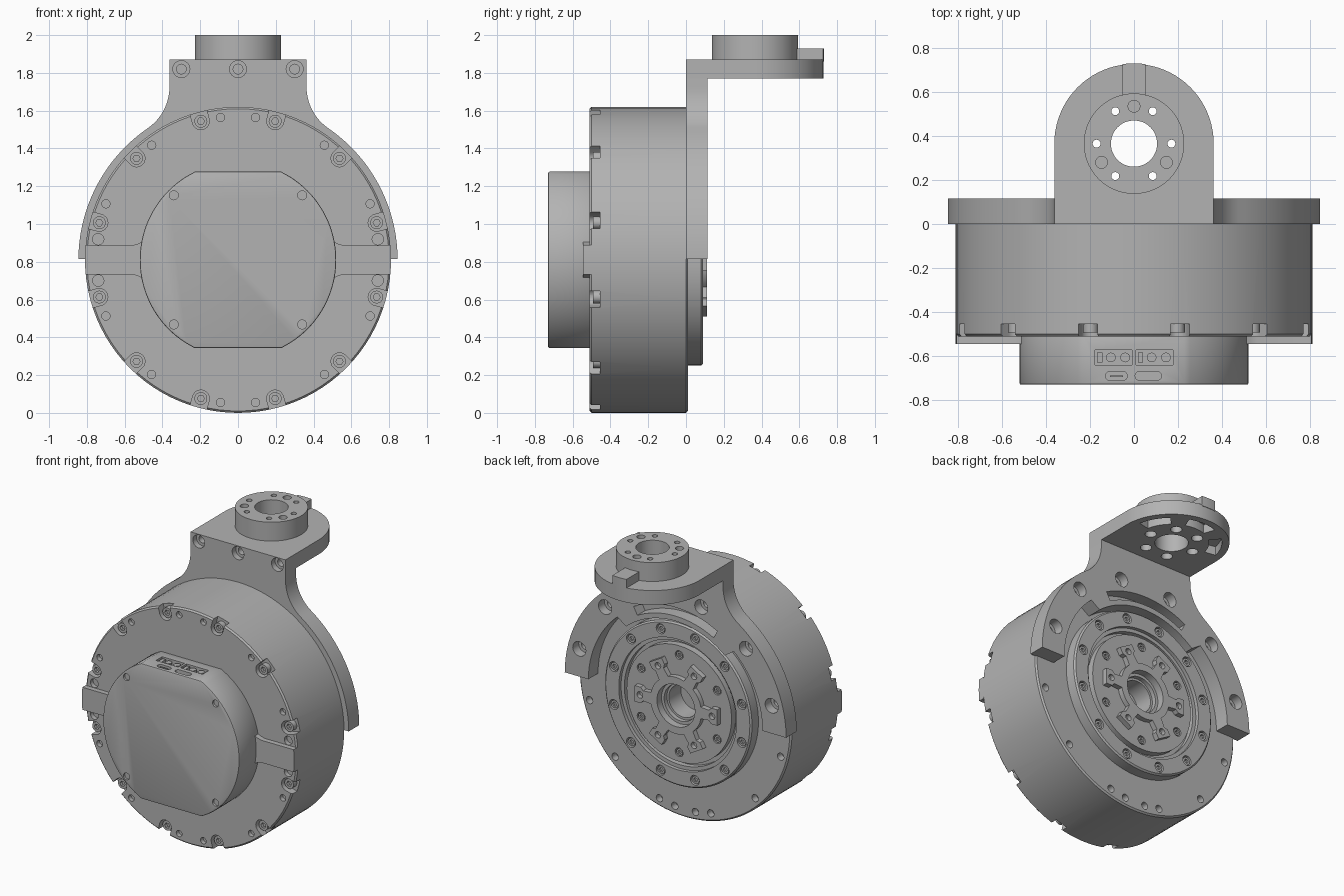
import bpy, bmesh
from math import sin, cos, radians, asin, degrees
from mathutils import Vector

if "Cube" in bpy.data.objects:
    bpy.data.objects.remove(bpy.data.objects["Cube"], do_unlink=True)

ZC, R = 0.81, 0.81          # motor axis height and body radius
FY = 0.365                  # centre of the upper hub
made = []

mat = bpy.data.materials.new("machined_grey")
mat.use_nodes = True
GREY = (0.45, 0.45, 0.45, 1)
mat.diffuse_color = GREY
mat.node_tree.nodes["Principled BSDF"].inputs["Base Color"].default_value = GREY


# ---- 2D outlines ----
def polar(r, a):
    return (r * cos(radians(a)), r * sin(radians(a)))


def arc(r, a, b, n, c=(0, 0)):
    pts = [polar(r, a + (b - a) * i / n) for i in range(n + 1)]
    return [(c[0] + x, c[1] + y) for x, y in pts]


def circle(c, r, n=24):
    return arc(r, 0, 360, n, c)[:-1]


def band(r0, r1, a, b, n=16, c=(0, 0)):
    return arc(r1, a, b, n, c) + arc(r0, b, a, n, c)


def rect(x0, x1, y0, y1):
    return [(x0, y0), (x1, y0), (x1, y1), (x0, y1)]


def pill(x0, x1, y, r):
    return arc(r, -90, 90, 8, (x1 - r, y)) + arc(r, 90, 270, 8, (x0 + r, y))


def turn(pts, a):
    c, s = cos(radians(a)), sin(radians(a))
    return [(x * c - y * s, x * s + y * c) for x, y in pts]


def ring_of(r, angles, size, n=24, c=(0, 0)):
    return [circle((c[0] + polar(r, a)[0], c[1] + polar(r, a)[1]), size, n) for a in angles]


# ---- solids ----
def mesh_object(name, bm):
    bmesh.ops.recalc_face_normals(bm, faces=bm.faces)
    me = bpy.data.meshes.new(name)
    bm.to_mesh(me)
    bm.free()
    me.materials.append(mat)
    ob = bpy.data.objects.new(name, me)
    bpy.context.collection.objects.link(ob)
    return ob


def solid(name, outlines, a, b, axis="Y", keep=True):
    """Extrude outlines from a to b along y (outline about the motor axis) or z."""
    bm = bmesh.new()
    for pts in outlines:
        put = (lambda p, d: (p[0], d, p[1] + ZC)) if axis == "Y" else (lambda p, d: (p[0], p[1], d))
        low = [bm.verts.new(put(p, a)) for p in pts]
        top = [bm.verts.new(put(p, b)) for p in pts]
        bm.faces.new(low)
        bm.faces.new(top)
        for i in range(len(pts)):
            j = (i + 1) % len(pts)
            bm.faces.new((low[i], low[j], top[j], top[i]))
    ob = mesh_object(name, bm)
    if keep:
        made.append(ob)
    return ob


def lathe(name, profile, n=96):
    """Spin a closed (radius, y) profile about the motor axis."""
    bm = bmesh.new()
    vs = [bm.verts.new((r, y, ZC)) for r, y in profile]
    es = [bm.edges.new((vs[i - 1], vs[i])) for i in range(len(vs))]
    bmesh.ops.spin(bm, geom=vs + es, cent=(0, 0, ZC), axis=(0, 1, 0),
                   angle=radians(360), steps=n, use_duplicate=False)
    bmesh.ops.remove_doubles(bm, verts=bm.verts, dist=1e-5)
    bmesh.ops.dissolve_degenerate(bm, edges=bm.edges, dist=1e-6)
    ob = mesh_object(name, bm)
    made.append(ob)
    return ob


def apply(ob, mod):
    bpy.context.view_layer.objects.active = ob
    bpy.ops.object.modifier_apply(modifier=mod.name)


def cut(ob, outlines, a, b, axis="Y"):
    tool = solid("cutter", outlines, a, b, axis, keep=False)
    tool.hide_render = True
    mod = ob.modifiers.new("cut", "BOOLEAN")
    mod.operation, mod.solver, mod.object = "DIFFERENCE", "EXACT", tool
    apply(ob, mod)
    bpy.data.objects.remove(tool, do_unlink=True)


def screws(name, r, angles, size, a, b, front):
    """Socket heads between a and b, hex recess on the outer end."""
    ob = solid(name, ring_of(r, angles, size, 20), a, b)
    mid = (a + b) / 2
    cut(ob, ring_of(r, angles, size * 0.55, 6), *((a - 0.1, mid) if front else (mid, b + 0.1)))


twelve = [15 + 30 * k for k in range(12)]
six = [60 * k for k in range(6)]
quads = lambda a: [a, 180 - a, 180 + a, -a]

# ---- motor body with rim notches and screws ----
body = lathe("motor_body", [(0, -0.51), (0.80, -0.51), (R, -0.50), (R, 0), (0.80, 0.01),
                            (0.11, 0.01), (0.11, -0.1), (0, -0.1)])
slot = arc(0.045, 90, 270, 12, (0.76, 0)) + [(0.9, -0.045), (0.9, 0.045)]
cut(body, [turn(slot, a) for a in twelve], -0.6, -0.455)
screws("rim_screws", 0.76, twelve, 0.034, -0.492, -0.45, True)
small = [a for base in (83, 53, 23) for a in quads(base)]
cut(body, ring_of(0.76, small, 0.022, 16) + ring_of(0.748, quads(8.4), 0.03, 16), -0.6, -0.48)
lower = [195, 225, 255, 285, 315, 345, 264, 276]
cut(body, ring_of(0.755, lower, 0.025, 16), -0.04, 0.1)

# ---- side tabs beside the front cover ----
tab = [(0.5, -0.1), (0.53, -0.085), (0.56, -0.077)] + arc(R, -5.5, 5.5, 6) + \
      [(0.56, 0.077), (0.53, 0.085), (0.5, 0.1)]
solid("side_tabs", [tab, turn(tab, 180)], -0.545, -0.50)

# ---- front cover with flat top and bottom ----
flat = degrees(asin(0.467 / 0.52))
cover = solid("front_cover", [arc(0.52, -flat, flat, 40) + arc(0.52, 180 - flat, 180 + flat, 40)],
              -0.73, -0.505)
bev = cover.modifiers.new("edge", "BEVEL")
bev.width, bev.segments, bev.limit_method, bev.angle_limit = 0.008, 2, "ANGLE", radians(40)
apply(cover, bev)
cut(cover, [circle((sx * 0.34, sz * 0.342), 0.024, 16) for sx in (1, -1) for sz in (1, -1)], -0.8, -0.715)
top = ZC + 0.467
cut(cover, [rect(-0.178, -0.008, -0.64, -0.573), rect(0.008, 0.178, -0.64, -0.573),
            pill(-0.13, -0.03, -0.69, 0.02), pill(0.005, 0.125, -0.69, 0.02)], top - 0.03, top + 0.1, "Z")
solid("connector_pins", [circle((x, -0.606), 0.022, 16) for x in (-0.105, -0.04, 0.08, 0.145)] +
      [rect(x - 0.012, x + 0.012, -0.63, -0.583) for x in (-0.155, 0.03)], top - 0.035, top - 0.006, "Z")
solid("port_tongue", [rect(-0.11, -0.05, -0.695, -0.687)], top - 0.035, top - 0.006, "Z")

# ---- rear output ring, groove and inner disc ----
output = lathe("output_ring", [(0.56, 0), (0.56, 0.08), (0.55, 0.09), (0.45, 0.09), (0.45, 0.065),
                               (0.425, 0.065), (0.425, 0.03), (0.40, 0.03), (0.40, 0.075),
                               (0.15, 0.075), (0.15, 0.03), (0.11, 0.03), (0.11, 0)])
cut(output, ring_of(0.505, twelve, 0.034, 20), 0.06, 0.2)
screws("ring_screws", 0.505, twelve, 0.027, 0.055, 0.083, False)
mids = [a + 30 for a in six]
cut(output, ring_of(0.335, mids, 0.03, 20), 0.05, 0.2)
screws("disc_screws", 0.335, mids, 0.023, 0.045, 0.072, False)

# ---- raised six-armed spider ----
star = []
for a in six:
    star += turn([(0.19, -0.04), (0.25, -0.035), (0.27, -0.055), (0.315, -0.055),
                  (0.315, 0.055), (0.27, 0.055), (0.25, 0.035), (0.19, 0.04)], a)
    star += arc(0.195, a + 20, a + 40, 4)
spider = solid("output_spider", [star], 0.06, 0.11)
cut(spider, [circle((0, 0), 0.145, 40)], 0, 0.2)
cut(spider, ring_of(0.275, six, 0.022, 16), 0.08, 0.2)
lathe("bearing_seat", [(0.15, 0.03), (0.15, 0.06), (0.125, 0.06), (0.125, 0.03)], 48)

# ---- bracket: arched arms blending into the neck ----
t, fr, out, neck = 55.5, 0.267, 0.845, 0.362
fc = polar(out + fr, t)
half = arc(out, 0.4, t, 28) + arc(fr, 180 + t, 180, 12, fc)[1:] + [(neck, 1.77 - ZC)]
outer = half + [(-x, z) for x, z in reversed(half)]
inner = arc(0.665, 179.5, 132, 16) + arc(0.585, 130, 50, 30) + arc(0.665, 48, 0.5, 16)
bracket = solid("bracket_arms", [outer + inner], 0, 0.115)
arms = twelve[:6]
cut(bracket, ring_of(0.76, arms, 0.05), 0.05, 0.2)
cut(bracket, ring_of(0.76, arms, 0.028), -0.1, 0.1)
cut(bracket, [band(0.62, 0.68, 62, 118)], 0.03, 0.2)

# ---- top flange with front screw holes and underside pockets ----
hub = (0, FY)
flange = solid("top_flange", [[(-neck, 0), (neck, 0)] + arc(neck, 0, 180, 40, hub)], 1.77, 1.87, "Z")
ports = [(-0.3, 1.82 - ZC), (0, 1.82 - ZC), (0.3, 1.82 - ZC)]
cut(flange, [circle(p, 0.045) for p in ports], -0.1, 0.04)
cut(flange, [circle(p, 0.026, 16) for p in ports], 0.03, 0.09)
cut(flange, [circle(hub, 0.105, 48)], 1.7, 1.95, "Z")
cut(flange, ring_of(0.17, six, 0.036, 20, hub), 1.7, 1.83, "Z")
cut(flange, ring_of(0.17, six, 0.018, 16, hub), 1.8, 1.95, "Z")
cut(flange, [band(0.235, 0.315, a - 19, a + 19, 10, hub) for a in (30, 90, 150)], 1.7, 1.83, "Z")

# ---- upper hub and its key ----
puck = solid("upper_hub", [circle(hub, 0.228, 72)], 1.86, 2.0, "Z")
cut(puck, [circle(hub, 0.105, 48)], 1.7, 2.1, "Z")
cut(puck, ring_of(0.17, six, 0.018, 16, hub), 1.7, 2.1, "Z")
cut(puck, ring_of(0.17, (90, 210, 330), 0.027, 20, hub), 1.95, 2.1, "Z")
solid("hub_key", [[(-0.053, FY + 0.21), (0.053, FY + 0.21)] + arc(neck + 0.003, 81.6, 98.4, 4, hub)],
      1.86, 1.93, "Z")

# ---- shading ----
bpy.ops.object.select_all(action="DESELECT")
for ob in made:
    ob.select_set(True)
bpy.context.view_layer.objects.active = body
bpy.ops.object.shade_smooth_by_angle(angle=radians(30))
